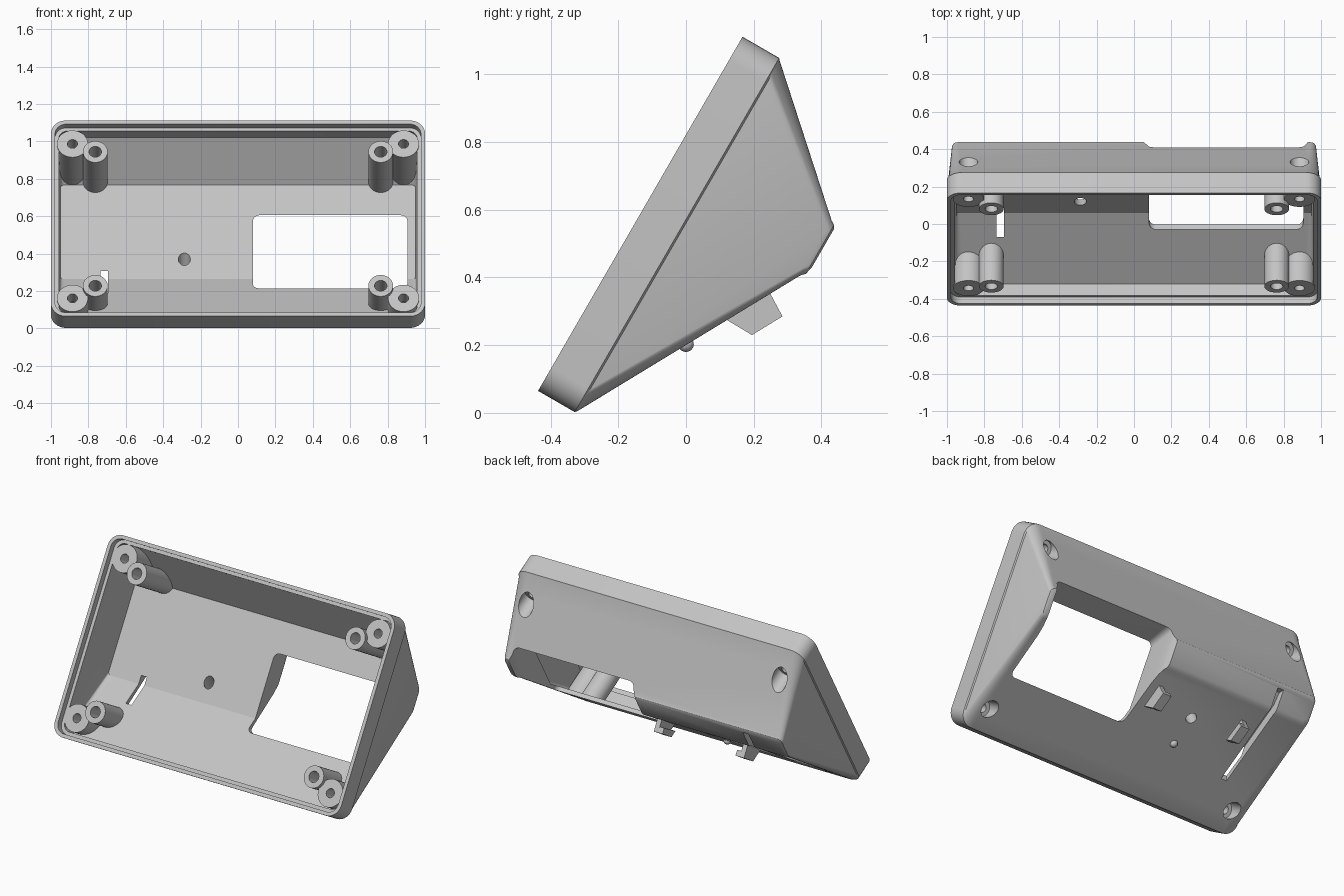
import bpy, bmesh, math
from mathutils import Vector

cube = bpy.data.objects.get("Cube")
if cube:
    bpy.data.objects.remove(cube, do_unlink=True)

grey = bpy.data.materials.new("light_grey_plastic")
grey.use_nodes = True
GREY = (0.55, 0.55, 0.55, 1)
grey.diffuse_color = GREY
grey.node_tree.nodes["Principled BSDF"].inputs["Base Color"].default_value = GREY

S, C = 0.5, math.sqrt(0.75)


def tilt(x, v, w):
    """Case coordinates (across, up the sloping front, depth) to world."""
    return Vector((x, -0.437 + S * v + C * w, 0.065 + C * v - S * w))


def make(name, bm):
    bmesh.ops.recalc_face_normals(bm, faces=bm.faces)
    mesh = bpy.data.meshes.new(name)
    bm.to_mesh(mesh)
    bm.free()
    mesh.materials.append(grey)
    ob = bpy.data.objects.new(name, mesh)
    bpy.context.collection.objects.link(ob)
    return ob


def rounded(x0, x1, v0, v1, r, w, n=8):
    """Rounded rectangle at depth w."""
    pts = []
    corners = ((x1 - r, v1 - r), (x0 + r, v1 - r), (x0 + r, v0 + r), (x1 - r, v0 + r))
    for q, (cx, cv) in enumerate(corners):
        for i in range(n + 1):
            a = math.pi / 2 * (q + i / n)
            pts.append(tilt(cx + r * math.cos(a), cv + r * math.sin(a), w))
    return pts


def loft(name, loops):
    bm = bmesh.new()
    rings = [[bm.verts.new(p) for p in loop] for loop in loops]
    for a, b in zip(rings, rings[1:]):
        for i in range(len(a)):
            j = (i + 1) % len(a)
            bm.faces.new((a[i], a[j], b[j], b[i]))
    bm.faces.new(rings[0])
    bm.faces.new(rings[-1])
    return make(name, bm)


def rod(name, p, q, r, n=32):
    """Cylinder from p to q."""
    d = q - p
    side = Vector((1, 0, 0))
    other = d.normalized().cross(side)
    circle = [r * (side * math.cos(t) + other * math.sin(t))
              for t in (2 * math.pi * i / n for i in range(n))]
    return loft(name, [[p + c for c in circle], [q + c for c in circle]])


def prism(name, x0, x1, outline):
    """Side outline of (y, z) points extruded across x."""
    return loft(name, [[Vector((x, y, z)) for y, z in outline] for x in (x0, x1)])


def cut(target, cutter):
    mod = target.modifiers.new("cut", "BOOLEAN")
    mod.operation = "DIFFERENCE"
    mod.solver = "EXACT"
    mod.object = cutter
    bpy.context.view_layer.objects.active = target
    bpy.ops.object.modifier_apply(modifier=mod.name)
    bpy.data.objects.remove(cutter, do_unlink=True)


def smooth(ob, angle=30):
    bpy.ops.object.select_all(action="DESELECT")
    ob.select_set(True)
    bpy.context.view_layer.objects.active = ob
    bpy.ops.object.shade_smooth_by_angle(angle=math.radians(angle))


# Outer case: straight rim, small seam step, then a tapered wedge
H = 1.208
case = loft("case", [
    rounded(-1, 1, 0, H, 0.08, 0),
    rounded(-1, 1, 0, H, 0.08, 0.125),
    rounded(-0.993, 0.993, 0.007, H - 0.007, 0.075, 0.131),
    rounded(-0.973, 0.973, 0.682, 0.869, 0.03, 0.5),
    rounded(-0.968, 0.968, 0.695, 0.862, 0.03, 0.512),
    rounded(-0.955, 0.955, 0.72, 0.85, 0.03, 0.518),
])

# Hollow with a stepped lip; the bosses are left standing in it
cavity = loft("cavity", [
    rounded(-0.978, 0.978, 0.022, H - 0.022, 0.06, -0.1),
    rounded(-0.978, 0.978, 0.022, H - 0.022, 0.06, 0.04),
    rounded(-0.958, 0.958, 0.042, H - 0.042, 0.045, 0.04),
    rounded(-0.957, 0.957, 0.042, H - 0.042, 0.045, 0.11),
    rounded(-0.95, 0.95, 0.42, 1.0, 0.02, 0.33),
])
SCREWS = [(x, v) for x in (-0.885, 0.885) for v in (0.13, 1.083)]
STANDOFFS = [(x, v) for x in (-0.763, 0.763) for v in (0.193, 1.02)]
for x, v in SCREWS:
    cut(cavity, rod("screw_boss", tilt(x, v, 0.033), tilt(x, v, 0.5), 0.083))
for x, v in STANDOFFS:
    cut(cavity, rod("standoff", tilt(x, v, 0.008), tilt(x, v, 0.5), 0.066))
cut(case, cavity)

# Screw holes with counterbores, and blind standoff holes
for x, v in SCREWS:
    seat = 0.12 if v < 0.5 else 0.19
    cut(case, rod("screw_hole", tilt(x, v, -0.1), tilt(x, v, seat + 0.02), 0.027))
    cut(case, rod("counterbore", tilt(x, v, seat), tilt(x, v, 0.7), 0.05))
for x, v in STANDOFFS:
    cut(case, rod("standoff_hole", tilt(x, v, -0.1), tilt(x, v, 0.15), 0.033))

# Rear recess opening through the floor
cut(case, loft("recess", [
    rounded(0.08, 0.905, 0.333, 0.75, 0.035, 0.25),
    rounded(0.08, 0.905, 0.333, 0.814, 0.035, 0.33),
    rounded(0.078, 0.908, 0.333, 0.913, 0.035, 0.45),
    rounded(0.072, 0.914, 0.333, 0.94, 0.035, 0.48),
    rounded(0.045, 0.935, 0.333, 0.975, 0.035, 0.525),
    rounded(0.045, 0.935, 0.333, 1.1, 0.035, 0.7),
]))

# Long slot under the right side
cut(case, prism("slot", -0.735, -0.695, [
    (-0.07, 0.05), (-0.07, 0.213), (0.34, 0.465), (0.39, 0.525), (0.55, 0.525), (0.55, 0.3)]))

# Cable hole square to the underside
hole = Vector((-0.287, 0.134, 0.342))
axis = Vector((0, 0.45, -0.89))
cut(case, rod("cable_hole", hole - axis * 0.12, hole + axis * 0.12, 0.032))
smooth(case)

# Locating pin on the underside
bm = bmesh.new()
bmesh.ops.create_uvsphere(bm, u_segments=24, v_segments=12, radius=0.023)
bmesh.ops.translate(bm, verts=bm.verts, vec=(-0.29, 0, 0.203))
smooth(make("locating_pin", bm))

# Pair of hooked clips on the underside
for side, inward in (("left", -1), ("right", 1)):
    x = -0.29 - inward * 0.3
    prism(side + "_clip_stem", x - 0.015, x + 0.015, [
        (0.115, 0.278), (0.195, 0.23), (0.285, 0.285), (0.245, 0.36)])
    prism(side + "_clip_hook", x - 0.015, x + 0.015 + 0.03, [
        (0.155, 0.254), (0.195, 0.23), (0.285, 0.285), (0.267, 0.315)]).location.x = (
        -0.03 if inward < 0 else 0)
